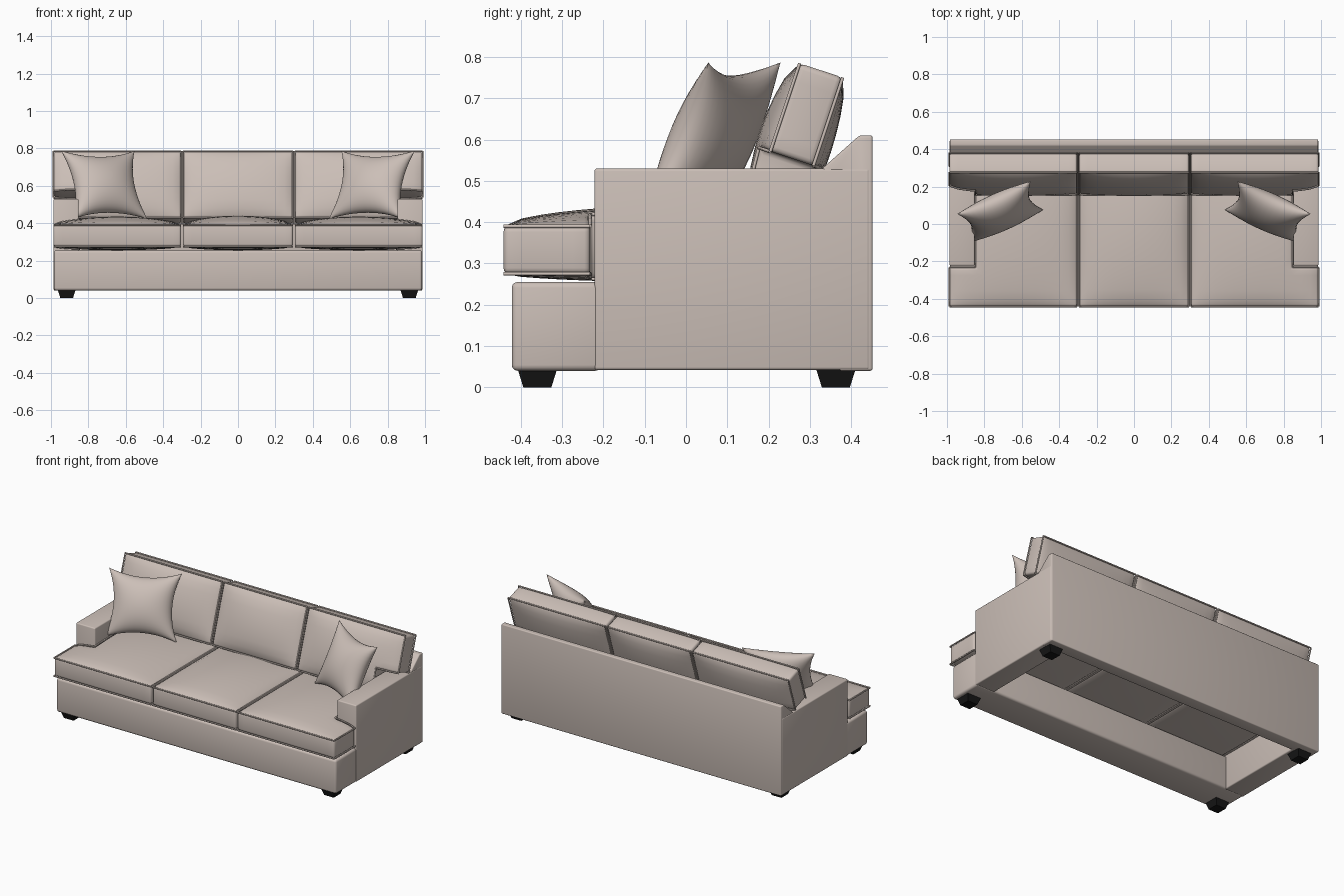
import bpy, bmesh, math
from mathutils import Matrix, Vector

if "Cube" in bpy.data.objects:
    bpy.data.objects.remove(bpy.data.objects["Cube"])


def material(name, rgb):
    m = bpy.data.materials.new(name)
    m.diffuse_color = (*rgb, 1)
    m.use_nodes = True
    m.node_tree.nodes["Principled BSDF"].inputs["Base Color"].default_value = m.diffuse_color
    return m


FABRIC = material("beige fabric", (0.60, 0.52, 0.475))
BLACK = material("black wood", (0.008, 0.008, 0.008))


def finish(name, bm, mat, bevel=0.0, segs=3, angle=0.6):
    """Round the hard edges, shade smooth and link the object."""
    bmesh.ops.recalc_face_normals(bm, faces=bm.faces)
    if bevel:
        hard = [e for e in bm.edges if len(e.link_faces) == 2 and e.calc_face_angle() > angle]
        bmesh.ops.bevel(bm, geom=hard, offset=bevel, segments=segs, profile=0.5,
                        affect='EDGES', clamp_overlap=True)
    me = bpy.data.meshes.new(name)
    for f in bm.faces:
        f.smooth = True
    bm.to_mesh(me)
    bm.free()
    me.set_sharp_from_angle(angle=math.radians(40))
    me.materials.append(mat)
    ob = bpy.data.objects.new(name, me)
    bpy.context.collection.objects.link(ob)
    return ob


def side_profile(name, pts, x0, x1, bevel):
    """Extrude a (y, z) outline along x."""
    bm = bmesh.new()
    f = bm.faces.new([bm.verts.new((x0, y, z)) for y, z in pts])
    r = bmesh.ops.extrude_face_region(bm, geom=[f], use_keep_orig=True)
    bmesh.ops.translate(bm, vec=(x1 - x0, 0, 0),
                        verts=[v for v in r['geom'] if isinstance(v, bmesh.types.BMVert)])
    return finish(name, bm, FABRIC, bevel)


def spaced(breaks, step):
    out = [breaks[0]]
    for a, b in zip(breaks, breaks[1:]):
        n = max(1, round((b - a) / step))
        out += [a + (b - a) * i / n for i in range(1, n + 1)]
    return out


def cushion(name, mat4, xr, br, half, crown, notch=None):
    """Crowned box cushion with piping; notch = (x, b_low, b_high) is cut from the outer side."""
    xs = spaced([xr[0]] + ([notch[0]] if notch else []) + [xr[1]], 0.045)
    mid = [b for b in (notch[1:] if notch else []) if br[0] < b < br[1]]
    bs = spaced([br[0]] + mid + [br[1]], 0.045)

    def cell(i, j):
        if not (0 <= i < len(xs) - 1 and 0 <= j < len(bs) - 1):
            return False
        cx, cb = (xs[i] + xs[i + 1]) / 2, (bs[j] + bs[j + 1]) / 2
        return not (notch and cx > notch[0] and notch[1] < cb < notch[2])

    bm = bmesh.new()
    verts = {}

    def vert(i, j, k):
        if (i, j, k) not in verts:
            u = (xs[i] - xr[0]) / (xr[1] - xr[0])
            v = (bs[j] - br[0]) / (br[1] - br[0])
            bulge = max(0, math.sin(math.pi * u) * math.sin(math.pi * v)) ** 0.55
            w = half + crown[0] * bulge if k else -half - crown[1] * bulge
            verts[i, j, k] = bm.verts.new(mat4 @ Vector((xs[i], bs[j], w)))
        return verts[i, j, k]

    seams = []
    for i in range(len(xs) - 1):
        for j in range(len(bs) - 1):
            if not cell(i, j):
                continue
            ring = [(i, j), (i + 1, j), (i + 1, j + 1), (i, j + 1)]
            for k in (0, 1):
                bm.faces.new([vert(*p, k) for p in ring])
            # side walls wherever the neighbouring cell is empty
            for n, (di, dj) in enumerate([(0, -1), (1, 0), (0, 1), (-1, 0)]):
                if not cell(i + di, j + dj):
                    p, q = ring[n], ring[(n + 1) % 4]
                    bm.faces.new([vert(*p, 0), vert(*q, 0), vert(*q, 1), vert(*p, 1)])
                    seams += [(vert(*p, k).co.copy(), vert(*q, k).co.copy()) for k in (0, 1)]
    finish(name, bm, FABRIC, 0.014, 3, 0.8)

    # piping along the seams
    cu = bpy.data.curves.new(name + "_piping", 'CURVE')
    cu.dimensions = '3D'
    cu.bevel_depth = 0.0045
    cu.bevel_resolution = 1
    for a, b in seams:
        sp = cu.splines.new('POLY')
        sp.points.add(1)
        sp.points[0].co, sp.points[1].co = (*a, 1), (*b, 1)
    cu.materials.append(FABRIC)
    bpy.context.collection.objects.link(bpy.data.objects.new(name + "_piping", cu))


def pillow(name, mat4, w, h, thick, n=20):
    """Throw pillow with pulled-in sides and pointed corners."""
    bm = bmesh.new()
    grids = []
    for s in (1, -1):
        g = {}
        for i in range(n + 1):
            for j in range(n + 1):
                u = math.sin(math.pi * (i / n - 0.5))
                v = math.sin(math.pi * (j / n - 0.5))
                edge = max(0, (1 - u * u) * (1 - v * v))
                g[i, j] = bm.verts.new(mat4 @ Vector((
                    u * w * (1 - 0.2 * (1 - v * v)),
                    v * h * (1 - 0.2 * (1 - u * u)),
                    s * thick * edge ** 0.5)))
        for i in range(n):
            for j in range(n):
                bm.faces.new([g[i, j], g[i + 1, j], g[i + 1, j + 1], g[i, j + 1]])
    bmesh.ops.remove_doubles(bm, verts=bm.verts, dist=0.0002)
    finish(name, bm, FABRIC)


def leg(name, x, y):
    bm = bmesh.new()
    bmesh.ops.create_cube(bm, size=1)
    for v in bm.verts:
        r = 0.048 if v.co.z > 0 else 0.034
        v.co = (x + math.copysign(r, v.co.x), y + math.copysign(r, v.co.y),
                0.045 if v.co.z > 0 else 0)
    finish(name, bm, BLACK)


# frame: front rail and back rest (underside stays open between them)
side_profile("front_rail", [(-0.422, 0.04), (-0.205, 0.04), (-0.205, 0.255), (-0.422, 0.255)],
             -0.985, 0.985, 0.014)
side_profile("back_frame", [(0.37, 0.04), (0.452, 0.04), (0.452, 0.61), (0.42, 0.61),
                            (0.33, 0.53), (0.33, 0.49), (0.37, 0.45)], -0.985, 0.985, 0.006)

seat_m = Matrix.Translation((0, 0, 0.3325))
back_m = Matrix.Translation((0, 0.3275, 0.7675)) @ Matrix.Rotation(math.radians(71.6), 4, 'X')
pillow_m = (Matrix.Translation((-0.715, 0.065, 0.605)) @ Matrix.Rotation(math.radians(24), 4, 'Z')
            @ Matrix.Rotation(math.radians(65.3), 4, 'X'))

# middle cushions
cushion("seat_cushion_middle", seat_m, (-0.294, 0.294), (-0.442, 0.36), 0.0575, (0.05, 0.02))
cushion("back_cushion_middle", back_m, (-0.294, 0.294), (-0.375, 0), 0.055, (0.04, 0.03))

# mirrored parts
for s, side in ((1, "right"), (-1, "left")):
    flip = Matrix.Diagonal((s, 1, 1, 1))
    side_profile("arm_" + side, [(-0.222, 0.042), (0.445, 0.042), (0.445, 0.53), (-0.222, 0.53)],
                 s * 0.852, s * 0.987, 0.007)
    cushion("seat_cushion_" + side, flip @ seat_m, (0.304, 0.987), (-0.442, 0.36), 0.0575,
            (0.045, 0.02), (0.848, -0.232, 1))
    cushion("back_cushion_" + side, flip @ back_m, (0.304, 0.987), (-0.375, 0), 0.055,
            (0.04, 0.03), (0.848, -1, -0.225))
    pillow("throw_pillow_" + side, flip @ Matrix.Diagonal((-1, 1, 1, 1)) @ pillow_m,
           0.215, 0.2, 0.085)
    leg("front_leg_" + side, s * 0.916, -0.36)
    leg("back_leg_" + side, s * 0.916, 0.363)
